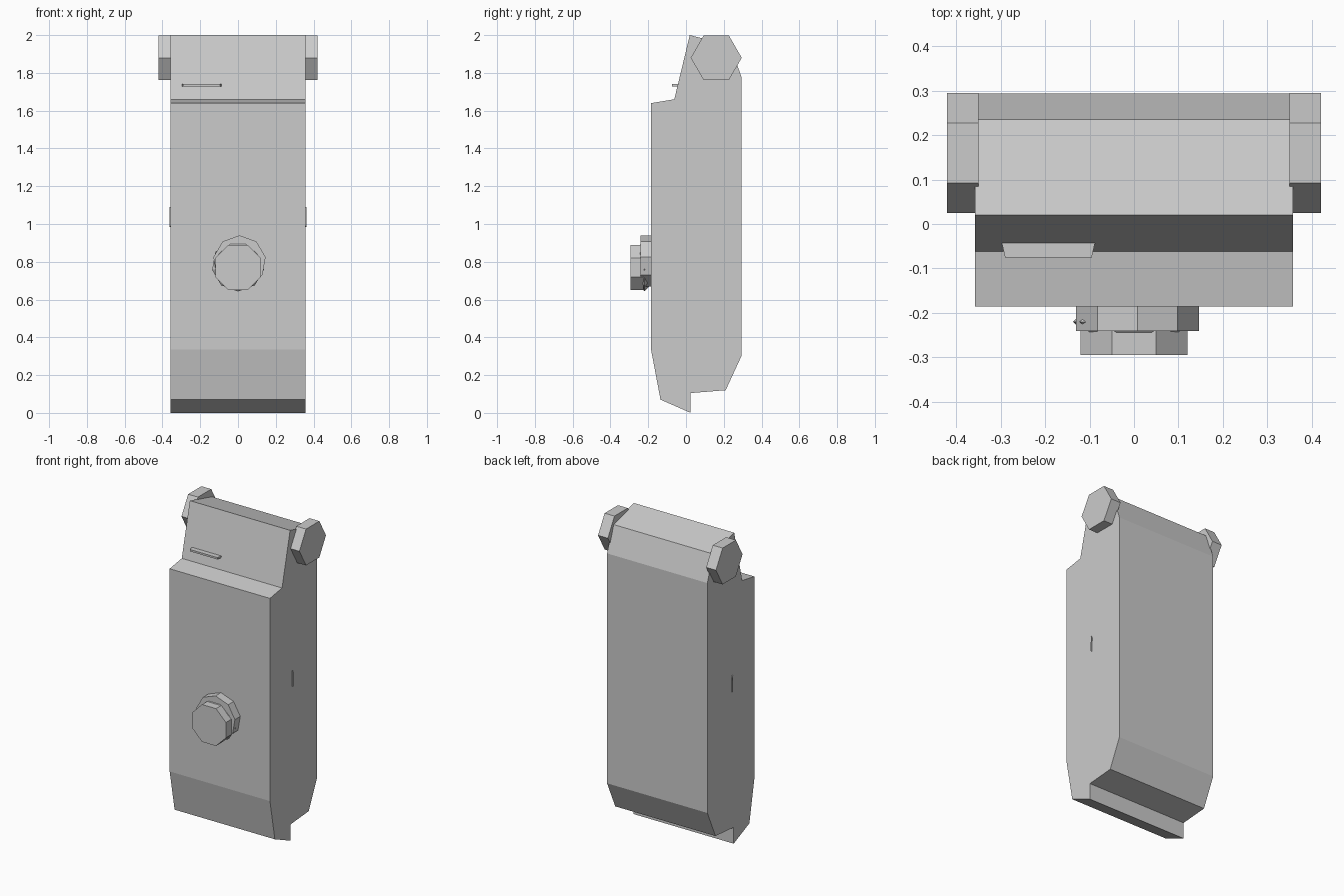
import bpy, bmesh, math

if "Cube" in bpy.data.objects:
    bpy.data.objects.remove(bpy.data.objects["Cube"])


def prism(name, profile, to_a, to_b):
    """Closed solid between two placements of the same outline."""
    bm = bmesh.new()
    a = [bm.verts.new(to_a(u, v)) for u, v in profile]
    b = [bm.verts.new(to_b(u, v)) for u, v in profile]
    bm.faces.new(a)
    bm.faces.new(b[::-1])
    n = len(profile)
    for i in range(n):
        j = (i + 1) % n
        bm.faces.new((a[i], b[i], b[j], a[j]))
    bmesh.ops.recalc_face_normals(bm, faces=bm.faces)
    mesh = bpy.data.meshes.new(name)
    bm.to_mesh(mesh)
    bm.free()
    obj = bpy.data.objects.new(name, mesh)
    bpy.context.collection.objects.link(obj)
    return obj


def along_x(name, profile, x0, x1):
    return prism(name, profile, lambda y, z: (x0, y, z), lambda y, z: (x1, y, z))


def along_y(name, profile, y0, y1):
    return prism(name, profile, lambda x, z: (x, y0, z), lambda x, z: (x, y1, z))


def polygon(sides, radius, cu, cv, start):
    return [(cu + radius * math.cos(start + math.tau * i / sides),
             cv + radius * math.sin(start + math.tau * i / sides))
            for i in range(sides)]


# Main case, side profile in y, z
case = [(0.02, 2.0), (0.235, 1.945), (0.293, 1.78), (0.293, 0.30),
        (0.21, 0.12), (0.025, 0.105), (0.025, 0.0), (-0.135, 0.07),
        (-0.185, 0.335), (-0.185, 1.64), (-0.062, 1.66)]
along_x("case", case, -0.357, 0.357)

# Hexagonal hinge caps and thin side ridges, mirrored left and right
for side, label in ((-1, "left"), (1, "right")):
    along_x(label + "_hinge_cap", polygon(6, 0.135, 0.16, 1.88, 0),
            side * 0.35, side * 0.42)
    along_x(label + "_side_ridge",
            [(0.037, 0.99), (0.045, 0.985), (0.047, 1.08), (0.04, 1.09)],
            side * 0.35, side * 0.362)

# Front knob: nine-sided base, bevelled collar, eight-sided cap
along_y("knob_base", polygon(9, 0.14, 0.008, 0.80, math.pi / 2), -0.18, -0.24)
bpy.ops.mesh.primitive_torus_add(major_segments=9, minor_segments=4,
                                 major_radius=0.113, minor_radius=0.026,
                                 location=(0, -0.22, 0.782),
                                 rotation=(math.pi / 2, math.radians(-90), 0))
collar = bpy.context.object
collar.name = "knob_collar"
collar.rotation_euler = (math.pi / 2, math.radians(90), 0)
along_y("knob_cap", polygon(8, 0.13, 0, 0.77, math.pi / 8), -0.225, -0.295)

# Small tapered ledge on the sloping front
ledge = [(-0.30, -0.03), (-0.085, -0.03), (-0.095, -0.075), (-0.29, -0.075)]
prism("front_ledge", ledge,
      lambda x, y: (x, y, 1.728), lambda x, y: (x, y, 1.74))
